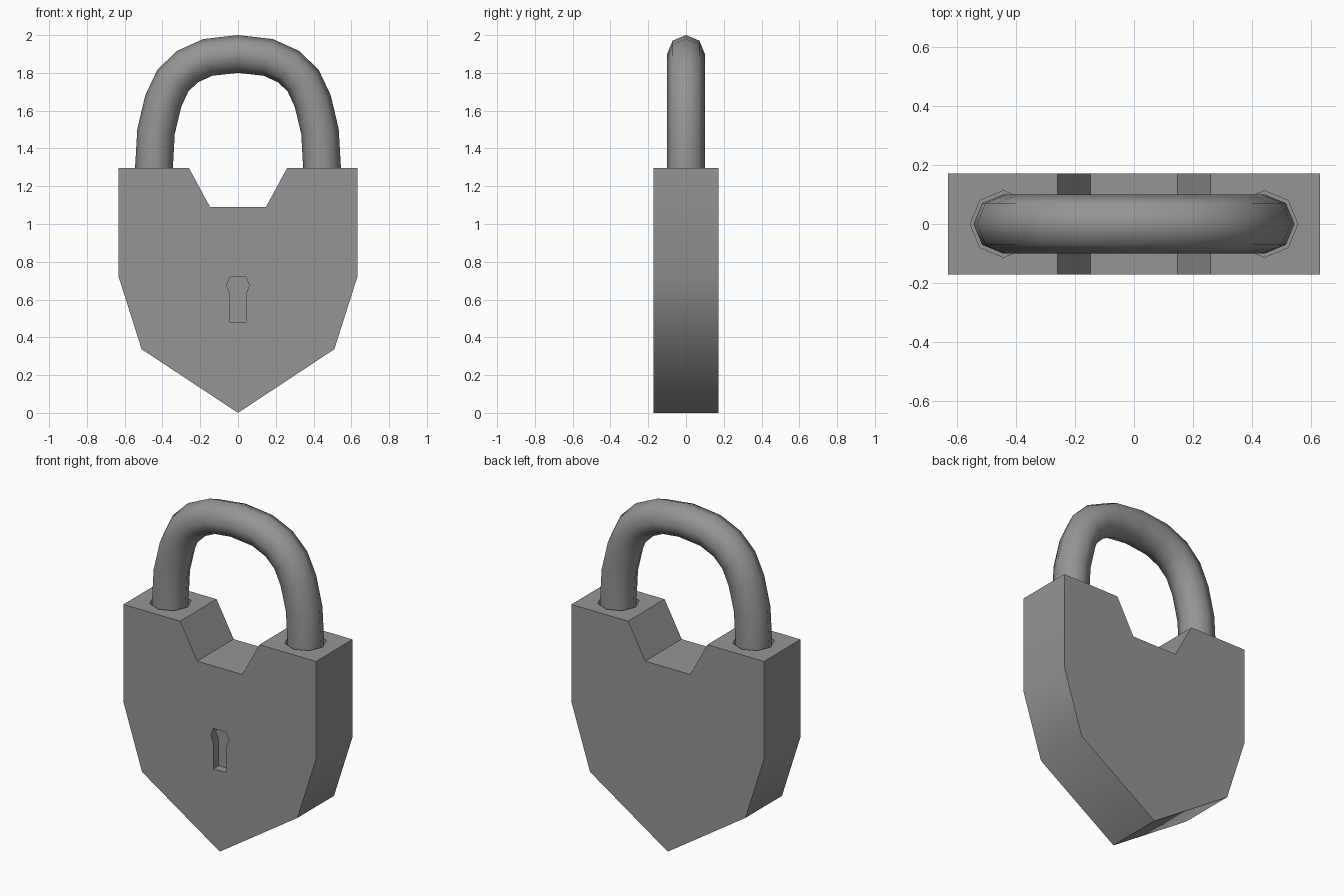
import bpy, bmesh, math
from mathutils import Vector

if "Cube" in bpy.data.objects:
    bpy.data.objects.remove(bpy.data.objects["Cube"])

metal = bpy.data.materials.new("grey metal")
metal.use_nodes = True
GREY = (0.3, 0.3, 0.3, 1)
metal.diffuse_color = GREY
metal.node_tree.nodes["Principled BSDF"].inputs["Base Color"].default_value = GREY


def to_object(bm, name):
    bmesh.ops.recalc_face_normals(bm, faces=bm.faces)
    mesh = bpy.data.meshes.new(name)
    bm.to_mesh(mesh)
    bm.free()
    mesh.materials.append(metal)
    obj = bpy.data.objects.new(name, mesh)
    bpy.context.collection.objects.link(obj)
    return obj


def prism(name, half, y0, y1):
    """Extrude a left-right symmetric outline, given as its +x half from top to bottom."""
    outline = half + [(-x, z) for x, z in reversed(half) if x > 0]
    bm = bmesh.new()
    face = bm.faces.new([bm.verts.new((x, y0, z)) for x, z in outline])
    moved = bmesh.ops.extrude_face_region(bm, geom=[face])["geom"]
    verts = [g for g in moved if isinstance(g, bmesh.types.BMVert)]
    bmesh.ops.translate(bm, verts=verts, vec=(0, y1 - y0, 0))
    return to_object(bm, name)


def smooth(obj, degrees):
    bpy.ops.object.select_all(action="DESELECT")
    obj.select_set(True)
    bpy.context.view_layer.objects.active = obj
    bpy.ops.object.shade_smooth_by_angle(angle=math.radians(degrees))


def cut(obj, cutter):
    mod = obj.modifiers.new("cut", "BOOLEAN")
    mod.operation = "DIFFERENCE"
    mod.solver = "EXACT"
    mod.object = cutter
    bpy.context.view_layer.objects.active = obj
    bpy.ops.object.modifier_apply(modifier=mod.name)
    bpy.data.objects.remove(cutter)


# Shield-shaped body with a notch in the top
DEPTH = 0.171
body = prism("lock_body", [(0.148, 1.09), (0.26, 1.297), (0.632, 1.297),
                           (0.632, 0.72), (0.51, 0.337), (0, 0)], -DEPTH, DEPTH)

# Recessed keyhole in the front
keyhole = prism("keyhole_cutter", [(0.042, 0.72), (0.06, 0.675), (0.042, 0.63),
                                   (0.042, 0.48)], -DEPTH - 0.1, -DEPTH + 0.05)
cut(body, keyhole)

# Eight-sided sockets for the shackle legs
for side in (-1, 1):
    bm = bmesh.new()
    bmesh.ops.create_cone(bm, cap_ends=True, segments=8, radius1=0.113,
                          radius2=0.113, depth=0.2)
    bmesh.ops.translate(bm, verts=bm.verts, vec=(side * 0.443, 0, 1.297))
    cut(body, to_object(bm, "socket_cutter"))
smooth(body, 45)

# Shackle: an eight-sided tube swept along an arch
RADIUS = 0.1
half = [(0.445, 1.19), (0.445, 1.295), (0.434, 1.49), (0.396, 1.65),
        (0.346, 1.757), (0.27, 1.832), (0.16, 1.882)]
path = [Vector((x, 0, z)) for x, z in
        half + [(0, 1.9)] + [(-x, z) for x, z in reversed(half)]]
bm = bmesh.new()
rings = []
for i, p in enumerate(path):
    along = (path[min(i + 1, len(path) - 1)] - path[max(i - 1, 0)]).normalized()
    outward = Vector((along.z, 0, -along.x))
    rings.append([bm.verts.new(p + RADIUS * (math.cos(a) * outward
                                             + math.sin(a) * Vector((0, 1, 0))))
                  for a in (k * math.tau / 8 for k in range(8))])
for a, b in zip(rings, rings[1:]):
    for k in range(8):
        bm.faces.new((a[k], a[(k + 1) % 8], b[(k + 1) % 8], b[k]))
bm.faces.new(rings[0])
bm.faces.new(rings[-1])
smooth(to_object(bm, "shackle"), 60)
